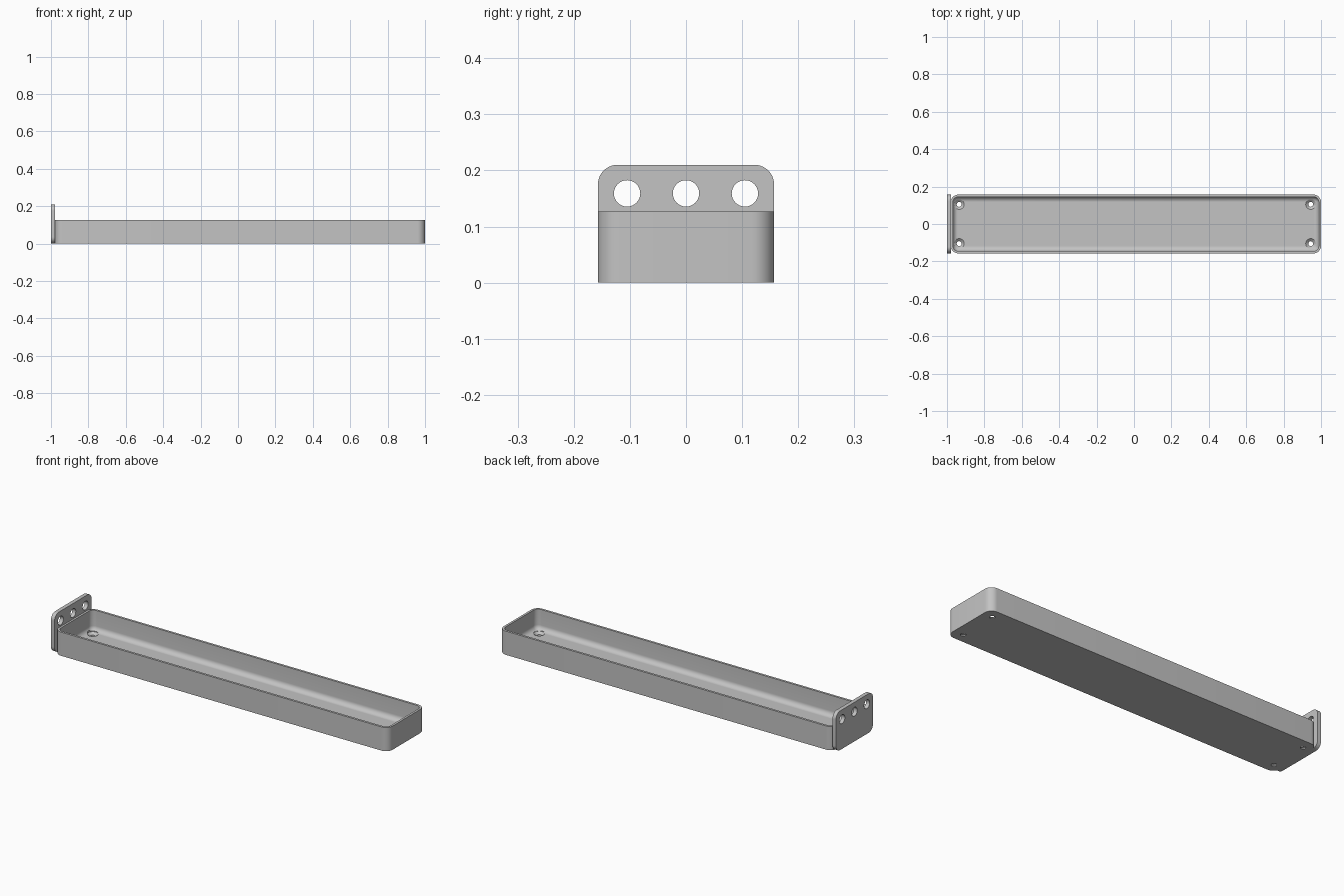
import bpy, bmesh
from math import sin, cos, pi
from mathutils import Matrix, Vector

cube = bpy.data.objects.get("Cube")
if cube:
    bpy.data.objects.remove(cube, do_unlink=True)

grey = bpy.data.materials.new("plain grey")
grey.use_nodes = True
colour = (0.55, 0.55, 0.55, 1)
grey.diffuse_color = colour
grey.node_tree.nodes["Principled BSDF"].inputs["Base Color"].default_value = colour


def rounded_rect(u0, u1, v0, v1, r, n=10):
    """Counter-clockwise outline with rounded corners."""
    corners = [(u1 - r, v1 - r), (u0 + r, v1 - r), (u0 + r, v0 + r), (u1 - r, v0 + r)]
    return [(cu + r * cos((k + i / n) * pi / 2), cv + r * sin((k + i / n) * pi / 2))
            for k, (cu, cv) in enumerate(corners) for i in range(n + 1)]


def loft(name, rings):
    """Skin a list of closed rings and cap both ends."""
    bm = bmesh.new()
    loops = [[bm.verts.new(p) for p in ring] for ring in rings]
    for a, b in zip(loops, loops[1:]):
        for i in range(len(a)):
            j = (i + 1) % len(a)
            bm.faces.new((a[i], a[j], b[j], b[i]))
    bm.faces.new(loops[0][::-1])
    bm.faces.new(loops[-1])
    bmesh.ops.recalc_face_normals(bm, faces=bm.faces)
    mesh = bpy.data.meshes.new(name)
    bm.to_mesh(mesh)
    bm.free()
    mesh.materials.append(grey)
    ob = bpy.data.objects.new(name, mesh)
    bpy.context.collection.objects.link(ob)
    return ob


def turned(name, profile, centre, axis, n=32):
    """Solid of revolution from (radius, distance along axis) pairs."""
    turn = Matrix.Translation(centre) @ Vector(axis).to_track_quat("Z", "Y").to_matrix().to_4x4()
    return loft(name, [[turn @ Vector((r * cos(2 * pi * i / n), r * sin(2 * pi * i / n), h))
                        for i in range(n)] for r, h in profile])


def finish(ob, cutters):
    """Cut the holes, drop the cutters and smooth the rounded faces."""
    bpy.ops.object.select_all(action="DESELECT")
    bpy.context.view_layer.objects.active = ob
    ob.select_set(True)
    for c in cutters:
        c.hide_render = True
        mod = ob.modifiers.new("hole", "BOOLEAN")
        mod.operation, mod.solver, mod.object = "DIFFERENCE", "EXACT", c
        bpy.ops.object.modifier_apply(modifier=mod.name)
        bpy.data.objects.remove(c, do_unlink=True)
    bpy.ops.object.shade_smooth_by_angle(angle=pi / 6)


# Tray: outer wall, rim, inner wall, fillet and floor
X0, X1, HALF_Y, HEIGHT = -0.98, 1.0, 0.157, 0.127
WALL, FLOOR, FILLET, CORNER = 0.012, 0.018, 0.026, 0.04


def tray_ring(inset, z):
    outline = rounded_rect(X0 + inset, X1 - inset, inset - HALF_Y, HALF_Y - inset,
                           max(CORNER - inset, 0.004))
    return [(x, y, z) for x, y in outline]


steps = [(WALL + FILLET * (1 - cos(i * pi / 16)), FLOOR + FILLET * (1 - sin(i * pi / 16)))
         for i in range(9)]
tray = loft("tray", [tray_ring(*s) for s in [(0, 0), (0, HEIGHT), (WALL, HEIGHT)] + steps])

# Countersunk screw holes in the floor
sink = [(0.013, -0.02), (0.013, FLOOR - 0.012), (0.027, FLOOR), (0.027, FLOOR + 0.01)]
finish(tray, [turned("screw_cutter", sink, (x, y, 0), (0, 0, 1))
              for x in (-0.935, 0.945) for y in (-0.105, 0.105)])

# Upright end plate with three round holes
outline = rounded_rect(-HALF_Y, HALF_Y, 0, 0.21, 0.035)
plate = loft("end_plate", [[(x, y, z) for y, z in outline] for x in (-1.0, X0 + 0.001)])
finish(plate, [turned("plate_cutter", [(0.0235, -0.05), (0.0235, 0.05)], (-0.99, y, 0.159), (1, 0, 0))
               for y in (-0.105, 0, 0.105)])
